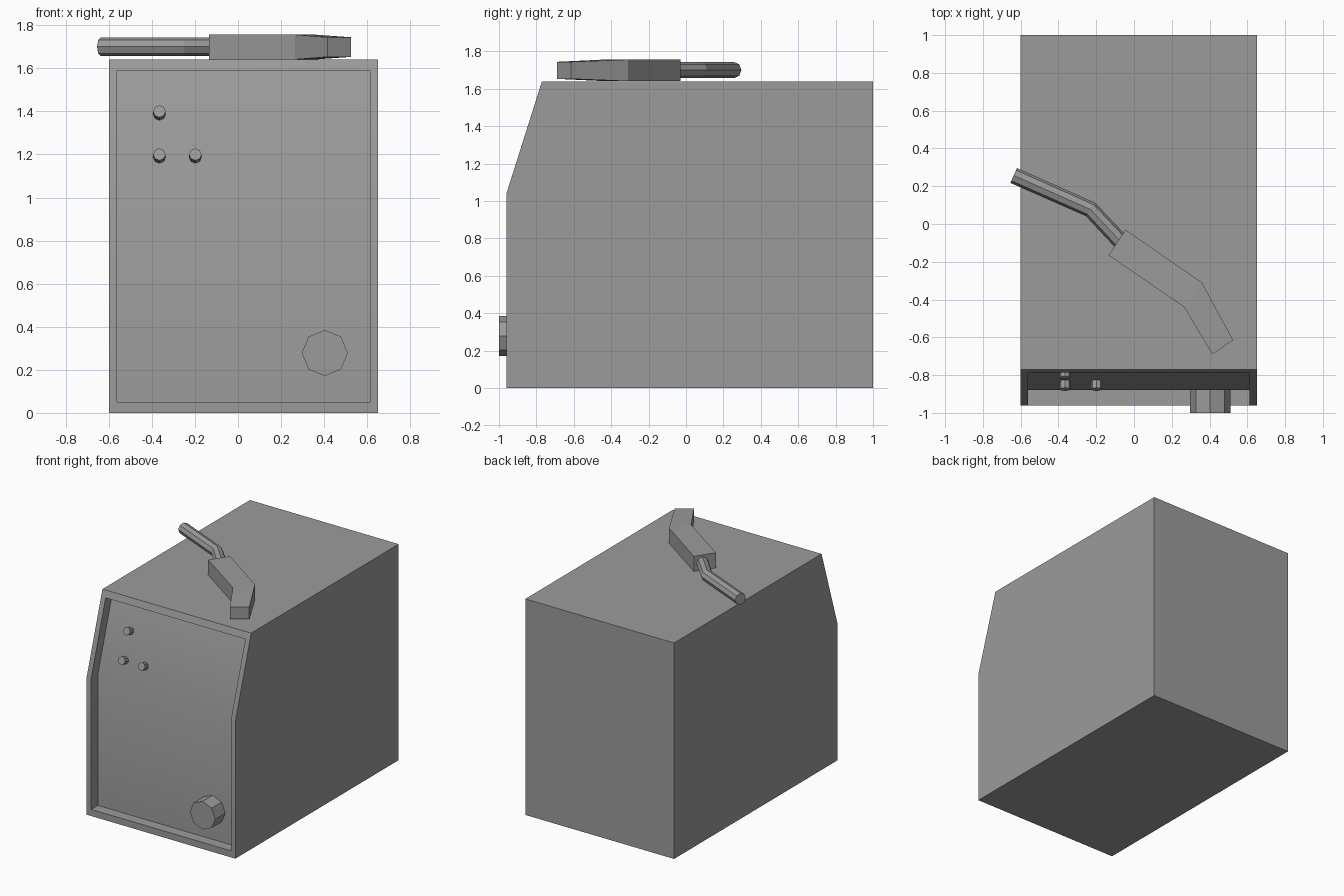
import bpy
import bmesh
from math import pi
from mathutils import Matrix, Vector

cube = bpy.data.objects.get("Cube")
if cube:
    bpy.data.objects.remove(cube)

grey = bpy.data.materials.new("plain grey")
grey.use_nodes = True
colour = (0.33, 0.33, 0.33, 1)
grey.diffuse_color = colour
grey.node_tree.nodes["Principled BSDF"].inputs["Base Color"].default_value = colour


def link(name, data):
    obj = bpy.data.objects.new(name, data)
    bpy.context.collection.objects.link(obj)
    data.materials.append(grey)
    return obj


def finish(name, bm):
    bmesh.ops.recalc_face_normals(bm, faces=bm.faces)
    mesh = bpy.data.meshes.new(name)
    bm.to_mesh(mesh)
    bm.free()
    return link(name, mesh)


def knob(name, centre, axis, radius, depth):
    """Eight-sided knob that ends at centre and points along axis."""
    bm = bmesh.new()
    axis = Vector(axis).normalized()
    turn = axis.to_track_quat('Z', 'Y').to_matrix().to_4x4()
    place = Matrix.Translation(Vector(centre) - axis * depth / 2) @ turn
    bmesh.ops.create_cone(bm, cap_ends=True, segments=8, radius1=radius,
                          radius2=radius, depth=depth, matrix=place)
    return finish(name, bm)


# Cabinet: side profile swept across, with a recessed front panel
LEFT, RIGHT = 0.65, -0.60
RIM, RECESS = 0.038, 0.08
outline = [(-0.96, 0), (-0.96, 1.04), (-0.77, 1.64), (1, 1.64), (1, 0)]
inner = [(-0.96, 0.05), (-0.96, 1.04), (-0.786, 1.59)]

bm = bmesh.new()


def row(points, x, dy=0):
    return [bm.verts.new((x, y + dy, z)) for y, z in points]


a, b = row(outline, RIGHT), row(outline, LEFT)
ra, rb = row(inner, RIGHT + RIM), row(inner, LEFT - RIM)
pa = row(inner, RIGHT + RIM, RECESS)
pb = row(inner, LEFT - RIM, RECESS)
bm.faces.new(a)
bm.faces.new(b)
for i in (2, 3, 4):
    j = (i + 1) % 5
    bm.faces.new((a[i], a[j], b[j], b[i]))
for i in (0, 1):
    for p, q in ((a, ra), (ra, pa), (pa, pb), (pb, rb), (rb, b)):
        bm.faces.new((p[i], q[i], q[i + 1], p[i + 1]))
for i in (0, 2):
    bm.faces.new((a[i], b[i], rb[i], ra[i]))
    bm.faces.new((ra[i], rb[i], pb[i], pa[i]))
cabinet = finish("cabinet", bm)
bpy.context.view_layer.objects.active = cabinet
cabinet.select_set(True)
bpy.ops.object.shade_smooth_by_angle(angle=pi / 6)
cabinet.select_set(False)

# Small knobs, square to the sloping panel
slope = (0, -0.6, 0.19)
for name, x, y, z in (("upper_knob", -0.365, -0.815, 1.40),
                      ("lower_right_knob", -0.365, -0.875, 1.20),
                      ("lower_left_knob", -0.198, -0.875, 1.20)):
    knob(name, (x, y, z), slope, 0.029, 0.07)

# Large socket low on the panel
knob("socket", (0.403, -1.0, 0.278), (0, -1, 0), 0.107, 0.13)

# Torch grip: bent block that gets thinner at the free end
bm = bmesh.new()
grip = [(-0.135, -0.165, 0), (-0.045, -0.03, 0), (0.36, -0.31, 0),
        (0.525, -0.615, 0.012), (0.415, -0.69, 0.012), (0.265, -0.44, 0)]
low = [bm.verts.new((x, y, 1.641 + t)) for x, y, t in grip]
high = [bm.verts.new((x, y, 1.756 - t)) for x, y, t in grip]
for ring in (low, high):
    bm.faces.new((ring[0], ring[1], ring[2], ring[5]))
    bm.faces.new((ring[5], ring[2], ring[3], ring[4]))
for i in range(6):
    j = (i + 1) % 6
    bm.faces.new((low[i], low[j], high[j], high[i]))
finish("torch_grip", bm)

# Torch neck: bent eight-sided rod
curve = bpy.data.curves.new("torch_neck", 'CURVE')
curve.dimensions = '3D'
curve.bevel_depth = 0.043
curve.bevel_resolution = 2
curve.use_fill_caps = True
spline = curve.splines.new('POLY')
path = [(-0.05, -0.115), (-0.23, 0.077), (-0.637, 0.257)]
spline.points.add(len(path) - 1)
for point, (x, y) in zip(spline.points, path):
    point.co = (x, y, 1.70, 1)
spline.use_smooth = False
link("torch_neck", curve)
